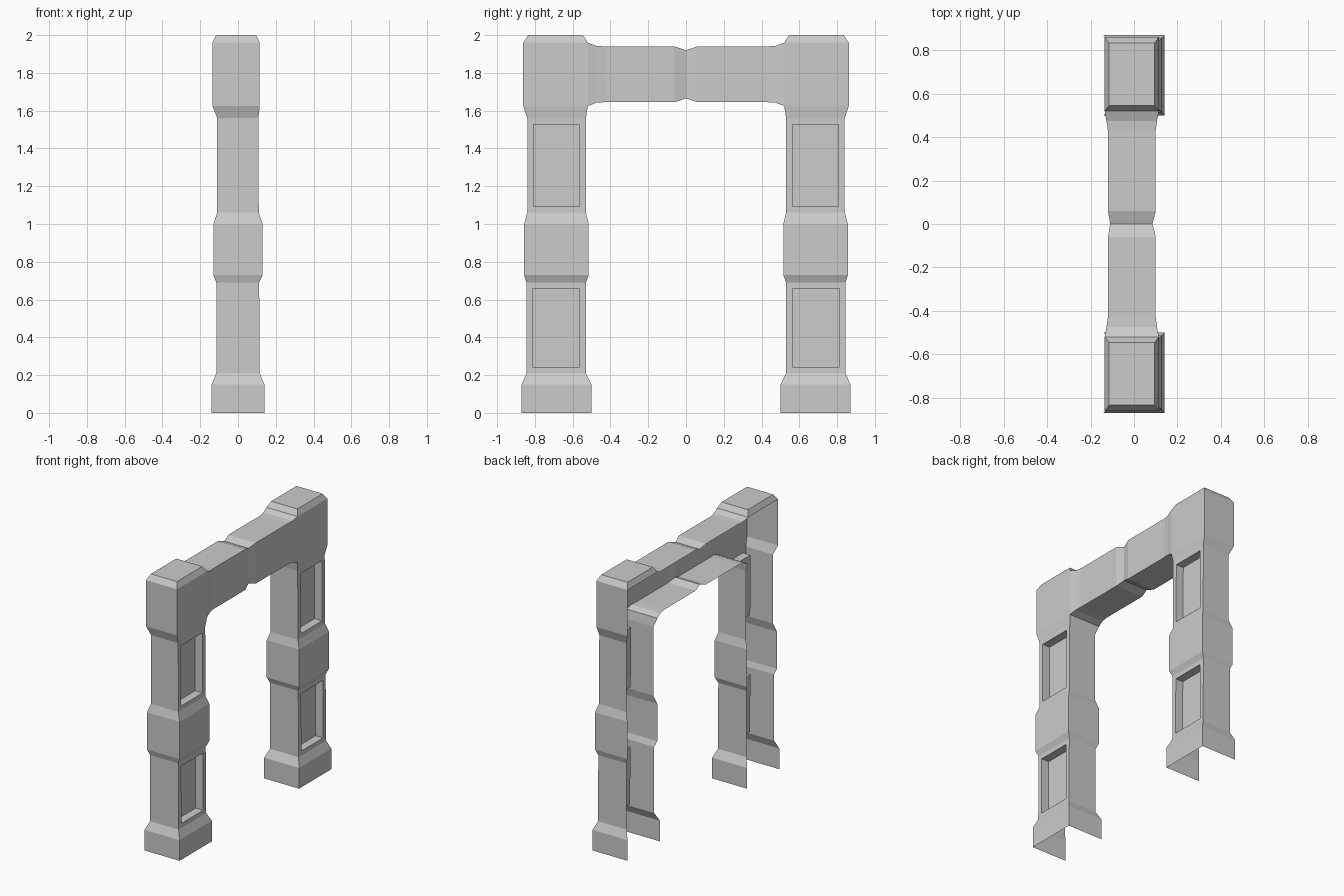
import bpy, bmesh

if "Cube" in bpy.data.objects:
    bpy.data.objects.remove(bpy.data.objects["Cube"])


def finish(name, bm):
    """Turn a bmesh into an object mirrored across y = 0."""
    bm.normal_update()
    mesh = bpy.data.meshes.new(name)
    bm.to_mesh(mesh)
    bm.free()
    ob = bpy.data.objects.new(name, mesh)
    bpy.context.collection.objects.link(ob)
    mod = ob.modifiers.new("mirror", 'MIRROR')
    mod.use_axis = (False, True, False)
    mod.use_mirror_merge = True
    return ob


def skin(bm, rings):
    """Bridge open four-point rings with three strips; returns faces per section."""
    vs = [[bm.verts.new(p) for p in ring] for ring in rings]
    sections = []
    for a, b in zip(vs, vs[1:]):
        sections.append([bm.faces.new((a[i], a[i + 1], b[i + 1], b[i])) for i in range(3)])
    return vs, sections


# Pillar profile: z, outer y, inner y, back x, front x
levels = [
    (0.00, 0.87, 0.50, -0.14, 0.14),
    (0.15, 0.87, 0.50, -0.14, 0.14),
    (0.21, 0.845, 0.53, -0.115, 0.115),
    (0.69, 0.845, 0.53, -0.115, 0.112),
    (0.73, 0.857, 0.515, -0.13, 0.13),
    (1.00, 0.857, 0.515, -0.13, 0.13),
    (1.06, 0.84, 0.53, -0.11, 0.11),
    (1.56, 0.84, 0.53, -0.11, 0.108),
    (1.625, 0.862, 0.52, -0.135, 0.115),
    (1.96, 0.862, 0.52, -0.135, 0.115),
    (2.00, 0.835, 0.545, -0.115, 0.095),
]
bm = bmesh.new()
# Ring order: back inner, front inner, front outer, back outer (left open behind)
rings = [[(xb, yi, z), (xf, yi, z), (xf, yo, z), (xb, yo, z)]
         for z, yo, yi, xb, xf in levels]
vs, sections = skin(bm, rings)

# Cap top and its rear chamfer
bm.faces.new(vs[-1])
bm.faces.new((vs[-2][3], vs[-2][0], vs[-1][0], vs[-1][3]))
bm.normal_update()

# Recessed panels in the front face of the two shafts
panels = [sections[2][1], sections[6][1]]
bmesh.ops.inset_individual(bm, faces=panels, thickness=0.046)
for f in panels:
    new = bmesh.ops.extrude_discrete_faces(bm, faces=[f])["faces"]
    bmesh.ops.translate(bm, vec=(-0.06, 0, 0), verts=new[0].verts)

# Opening where the beam joins the cap
bmesh.ops.delete(bm, geom=[sections[8][0]], context='FACES')
finish("pillars", bm)

# Beam profile: y, bottom z, top z, back x, front x
spans = [
    (0.00, 1.665, 1.92, -0.11, 0.085),
    (0.06, 1.645, 1.94, -0.12, 0.10),
    (0.43, 1.645, 1.94, -0.12, 0.10),
    (0.47, 1.645, 1.94, -0.122, 0.10),
    (0.52, 1.625, 1.96, -0.135, 0.115),
]
spans[3] = (0.475, 1.642, 1.943, -0.127, 0.106)
bm = bmesh.new()
skin(bm, [[(xb, y, zt), (xf, y, zt), (xf, y, zb), (xb, y, zb)]
          for y, zb, zt, xb, xf in spans])
bmesh.ops.recalc_face_normals(bm, faces=bm.faces)
bm.normal_update()
# Make the front wall face outward
if sum(f.normal.x * f.calc_area() for f in bm.faces) < 0:
    bmesh.ops.reverse_faces(bm, faces=bm.faces)
finish("beam", bm)
